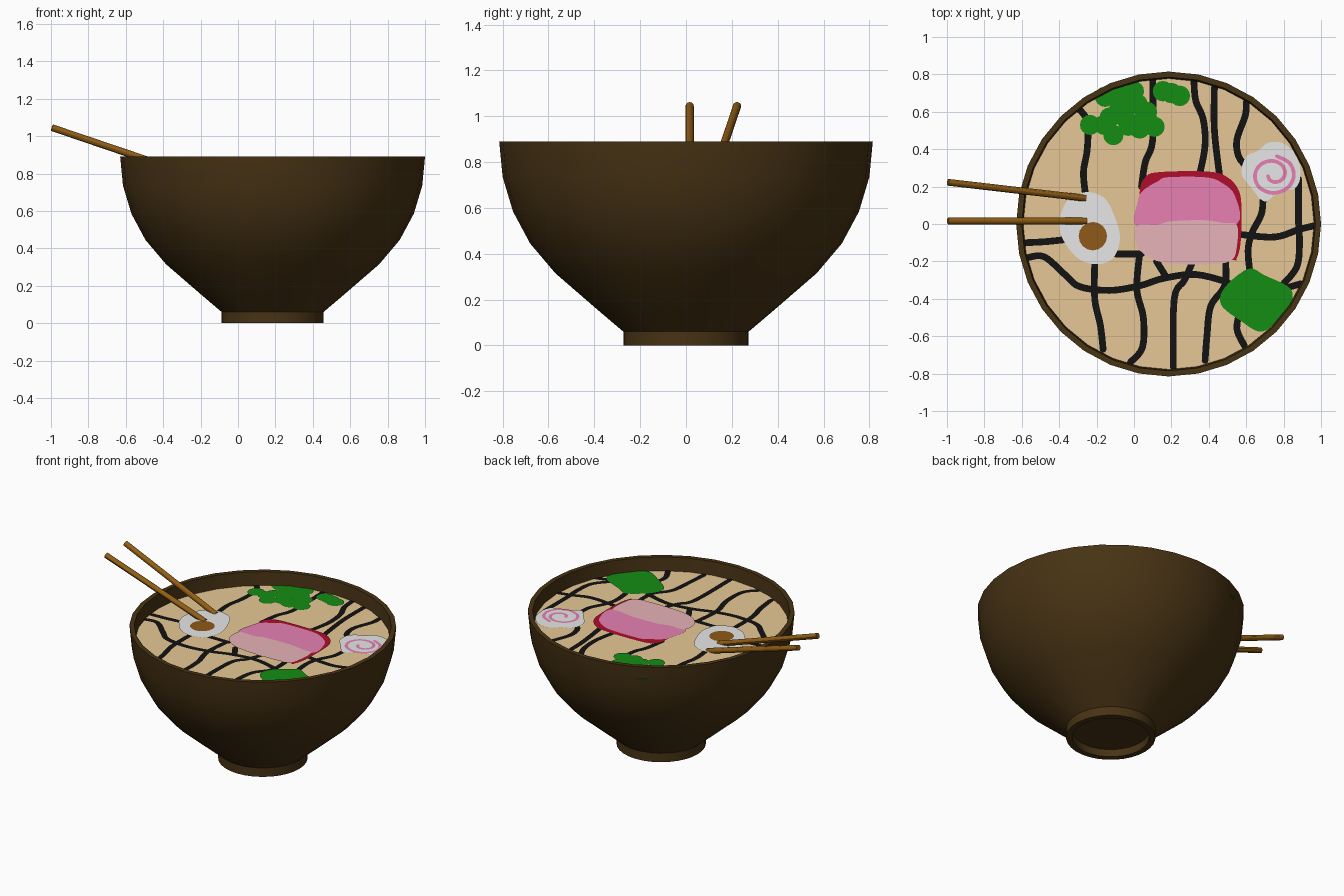
import bpy, bmesh, math
from mathutils import Vector

if "Cube" in bpy.data.objects:
    bpy.data.objects.remove(bpy.data.objects["Cube"])

CX = 0.185      # bowl axis
SOUP = 0.80     # soup level
SIDES = 32
LAYER = 0.002   # step between flat toppings


def material(name, r, g, b):
    m = bpy.data.materials.new(name)
    m.diffuse_color = (r, g, b, 1)
    m.use_nodes = True
    m.node_tree.nodes["Principled BSDF"].inputs["Base Color"].default_value = m.diffuse_color
    return m


BOWL = material("dark_brown", 0.064, 0.033, 0.007)
WOOD = material("wood_brown", 0.28, 0.11, 0.007)
YOLK = material("yolk_brown", 0.28, 0.10, 0.010)
BROTH = material("broth_tan", 0.82, 0.59, 0.31)
BLACK = material("noodle_black", 0.006, 0.006, 0.006)
WHITE = material("egg_white", 0.82, 0.82, 0.82)
PINK = material("pink", 0.85, 0.23, 0.47)
PALE = material("pale_pink", 0.83, 0.47, 0.50)
RED = material("dark_red", 0.43, 0.004, 0.024)
GREEN = material("green", 0.007, 0.27, 0.007)


def finish(bm, name, mat, smooth=False):
    mesh = bpy.data.meshes.new(name)
    bm.to_mesh(mesh)
    bm.free()
    mesh.materials.append(mat)
    ob = bpy.data.objects.new(name, mesh)
    bpy.context.collection.objects.link(ob)
    if smooth:
        bpy.ops.object.select_all(action='DESELECT')
        ob.select_set(True)
        bpy.context.view_layer.objects.active = ob
        bpy.ops.object.shade_smooth_by_angle(angle=math.radians(30))
    return ob


def spline(pts, closed=False, steps=5):
    """Smooth curve through 2D points."""
    p = [Vector(q) for q in pts]
    n = len(p)
    at = (lambda i: p[i % n]) if closed else (lambda i: p[max(0, min(n - 1, i))])
    out = []
    for i in range(n if closed else n - 1):
        a, b, c, d = at(i - 1), at(i), at(i + 1), at(i + 2)
        for k in range(steps):
            t = k / steps
            out.append(0.5 * (2 * b + (c - a) * t + (2 * a - 5 * b + 4 * c - d) * t * t
                              + (3 * b - a - 3 * c + d) * t ** 3))
    if not closed:
        out.append(p[-1])
    return out


def add_face(bm, pts, z):
    f = bm.faces.new([bm.verts.new((q[0], q[1], z)) for q in pts])
    f.normal_update()
    if f.normal.z < 0:
        f.normal_flip()


def circle(x, y, r, n=16):
    return [(x + r * math.cos(math.tau * i / n), y + r * math.sin(math.tau * i / n)) for i in range(n)]


def plates(name, mat, layer, outlines):
    bm = bmesh.new()
    for o in outlines:
        add_face(bm, o, SOUP + layer * LAYER)
    return finish(bm, name, mat)


def ribbons(name, mat, layer, paths, width):
    bm = bmesh.new()
    z = SOUP + layer * LAYER
    for path in paths:
        c = spline(path)
        left, right = [], []
        for i, q in enumerate(c):
            d = (c[min(i + 1, len(c) - 1)] - c[max(i - 1, 0)]).normalized()
            s = Vector((-d.y, d.x)) * width / 2
            left.append(bm.verts.new((*(q + s), z)))
            right.append(bm.verts.new((*(q - s), z)))
        for i in range(len(c) - 1):
            bm.faces.new((left[i], right[i], right[i + 1], left[i + 1]))
        for e in (c[0], c[-1]):   # round ends
            add_face(bm, circle(e.x, e.y, width / 2, 10), z)
    return finish(bm, name, mat)


# Bowl: hollow foot, outer wall, rim, inner wall down past the soup
profile = [(0, 0.05), (0.235, 0.05), (0.235, 0), (0.273, 0), (0.273, 0.06), (0.385, 0.155),
           (0.57, 0.315), (0.68, 0.445), (0.755, 0.585), (0.80, 0.735), (0.815, 0.89),
           (0.785, 0.89), (0.775, 0.77)]
bm = bmesh.new()
vs = [bm.verts.new((CX + r, 0, z)) for r, z in profile]
es = [bm.edges.new(p) for p in zip(vs, vs[1:])]
bmesh.ops.spin(bm, geom=vs + es, cent=(CX, 0, 0), axis=(0, 0, 1), angle=math.tau, steps=SIDES)
bmesh.ops.remove_doubles(bm, verts=bm.verts, dist=0.0005)
bmesh.ops.recalc_face_normals(bm, faces=bm.faces)
bm.normal_update()
foot = next(f for f in bm.faces if abs(f.calc_center_median().z - 0.03) < 0.001
            and (f.calc_center_median() - Vector((CX, 0, 0.03))).length > 0.255)
c = foot.calc_center_median()
if foot.normal.dot(Vector((c.x - CX, c.y, 0))) < 0:
    bmesh.ops.reverse_faces(bm, faces=bm.faces)
finish(bm, "bowl", BOWL, True)

# Soup surface
plates("soup", BROTH, 0, [circle(CX, 0, 0.782, SIDES)])

# Noodle lines in the back and on the right
ribbons("noodles_back", BLACK, 1, [
    [(-.30, .62), (-.25, .55), (-.25, .40), (-.27, .28), (-.26, .16)],
    [(.10, .765), (.10, .45), (.06, .33), (.04, .2)],
    [(.32, .77), (.33, .66), (.37, .56), (.38, .42), (.35, .26)],
    [(.43, .73), (.43, .5), (.46, .24)],
    [(.60, .65), (.595, .58), (.55, .45), (.56, .36), (.60, .31)],
    [(.69, .13), (.68, .05), (.63, -.05), (.61, -.14), (.62, -.26)],
    [(.88, .24), (.88, 0), (.885, -.1), (.87, -.23), (.79, -.33)],
    [(.56, -.055), (.75, -.07), (.88, -.03), (.96, -.01)],
], 0.036)

# Noodle lines in the front and on the left
ribbons("noodles_front", BLACK, 1, [
    [(-.58, -.1), (-.48, -.095), (-.38, -.085)],
    [(-.57, -.18), (-.48, -.175), (-.37, -.27), (-.29, -.335), (-.13, -.355),
     (.03, -.33), (.16, -.29), (.33, -.27), (.5, -.31)],
    [(-.21, -.2), (-.21, -.4), (-.18, -.54), (-.165, -.67)],
    [(-.1, -.16), (.04, -.16)],
    [(.03, -.16), (.015, -.35), (.05, -.5), (.045, -.66), (-.02, -.74)],
    [(.12, -.2), (.17, -.28)],
    [(.31, -.21), (.27, -.3), (.215, -.4), (.21, -.765)],
    [(.49, -.2), (.485, -.33), (.41, -.44), (.39, -.6), (.38, -.73)],
    [(.59, -.65), (.55, -.56), (.57, -.45)],
    [(.82, -.34), (.89, -.32)],
], 0.036)

# Egg half
plates("egg_white", WHITE, 2, [spline([
    (-.26, .17), (-.16, .14), (-.10, .03), (-.075, -.08), (-.11, -.18), (-.19, -.215),
    (-.29, -.19), (-.37, -.10), (-.40, 0), (-.36, .12)], True)])
plates("egg_yolk", YOLK, 3, [circle(-.22, -.065, .076)])

# Meat slice: red edge, pink back half, pale front half
plates("meat_edge", RED, 2, [spline([
    (.03, .16), (.06, .25), (.14, .278), (.40, .28), (.50, .25), (.56, .18), (.575, .08),
    (.57, -.1), (.55, -.18), (.52, -.19), (.30, -.12), (.06, -.05)], True)])
plates("meat_back", PINK, 3, [spline([
    (.02, -.02), (.02, .12), (.05, .18), (.13, .23), (.18, .25), (.38, .25), (.47, .22),
    (.54, .15), (.55, .0), (.30, -.04)], True)])
plates("meat_front", PALE, 4, [spline([
    (.025, -.005), (.12, -.005), (.2, .015), (.38, .02), (.48, .005), (.55, -.005), (.55, -.12),
    (.52, -.195), (.4, -.215), (.15, -.205), (.03, -.14), (.005, -.06)], True)])

# Chopped herbs: clusters of round leaves
herbs = [(-.235, .53), (-.16, .53), (-.11, .475), (-.03, .525), (.05, .56), (.11, .52),
         (-.155, .68), (-.09, .70), (0, .71), (.02, .64), (.07, .60), (-.08, .61),
         (-.13, .57), (-.05, .57), (.03, .51), (-.05, .65)]
plates("chopped_herbs", GREEN, 2, [circle(x, y, .054) for x, y in herbs])
plates("herb_sprig", GREEN, 2, [circle(x, y, .055) for x, y in [(.155, .71), (.2, .70), (.245, .685)]])

# Leaf
plates("leaf", GREEN, 2, [spline([
    (.61, -.24), (.70, -.275), (.84, -.35), (.82, -.45), (.69, -.575), (.56, -.51),
    (.465, -.43), (.485, -.34)], True)])

# Fish cake with a pink swirl
plates("fish_cake", WHITE, 2, [spline([
    (.575, .27), (.60, .36), (.66, .39), (.72, .435), (.80, .43), (.87, .36), (.89, .26),
    (.86, .19), (.78, .18), (.70, .12), (.63, .19)], True)])
swirl = []
for i in range(15):
    t = i / 14
    a, r = math.radians(200 + 600 * t), 0.03 + 0.08 * min(1, t * 1.5)
    swirl.append((.745 + r * math.cos(a), .265 + r * 0.9 * math.sin(a)))
ribbons("fish_cake_swirl", PINK, 3, [swirl], 0.02)

# Chopsticks
for name, top, tip in [("chopstick_front", (-.994, .016, 1.045), (-.255, .016, .795)),
                       ("chopstick_back", (-.994, .223, 1.045), (-.26, .138, .795))]:
    a, b = Vector(top), Vector(tip)
    bm = bmesh.new()
    bmesh.ops.create_cone(bm, cap_ends=True, segments=12, radius1=.018, radius2=.018, depth=(b - a).length)
    bm.transform((b - a).to_track_quat('Z', 'Y').to_matrix().to_4x4())
    bmesh.ops.translate(bm, verts=bm.verts, vec=(a + b) / 2)
    finish(bm, name, WOOD, True)
